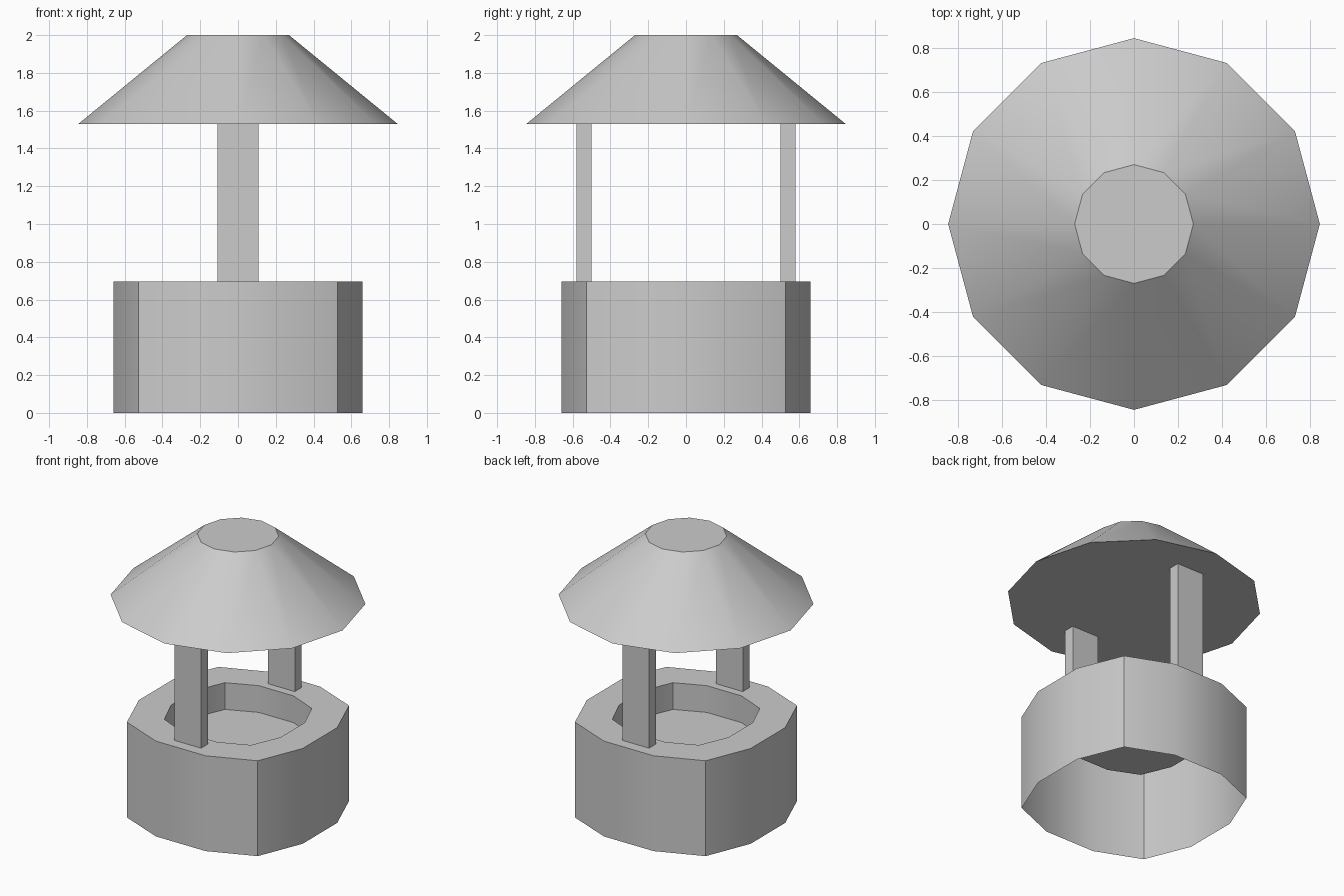
import bpy, bmesh
from math import cos, sin, pi, radians

if "Cube" in bpy.data.objects:
    bpy.data.objects.remove(bpy.data.objects["Cube"])


def finish(bm, name, angle=30):
    bmesh.ops.recalc_face_normals(bm, faces=bm.faces[:])
    mesh = bpy.data.meshes.new(name)
    bm.to_mesh(mesh)
    bm.free()
    obj = bpy.data.objects.new(name, mesh)
    bpy.context.collection.objects.link(obj)
    bpy.ops.object.select_all(action='DESELECT')
    obj.select_set(True)
    bpy.context.view_layer.objects.active = obj
    bpy.ops.object.shade_smooth_by_angle(angle=radians(angle))
    return obj


def skin(bm, outlines):
    """Join a series of closed outlines with quads; returns the vertex rings."""
    rings = [[bm.verts.new(p) for p in outline] for outline in outlines]
    for a, b in zip(rings, rings[1:]):
        n = len(a)
        for i in range(n):
            j = (i + 1) % n
            bm.faces.new((a[i], a[j], b[j], b[i]))
    return rings


def bowed_square(flat, half, corner, z):
    """Twelve-sided outline: a square with slightly bowed sides."""
    side = [(flat, -half), (flat, half), (corner, corner)]
    pts = []
    for k in range(4):
        c, s = [(1, 0), (0, 1), (-1, 0), (0, -1)][k]
        pts += [(c * x - s * y, s * x + c * y, z) for x, y in side]
    return pts


def circle(r, z, n=12):
    return [(r * cos(2 * pi * i / n), r * sin(2 * pi * i / n), z) for i in range(n)]


# Well basin: open-bottomed shell, rim, sunken inner wall and water floor
bm = bmesh.new()
outer, inner = (0.66, 0.20, 0.527), (0.44, 0.14, 0.35)
rings = skin(bm, [bowed_square(*outer, 0.0), bowed_square(*outer, 0.695),
                  bowed_square(*inner, 0.695), bowed_square(*inner, 0.50)])
bm.faces.new(rings[-1])
finish(bm, "well_basin")

# Roof: closed twelve-sided truncated cone
bm = bmesh.new()
rings = skin(bm, [circle(0.845, 1.53), circle(0.27, 2.0)])
bm.faces.new(rings[0])
bm.faces.new(rings[-1])
finish(bm, "roof")

# Posts: one at the front, one at the back
for name, y in (("front_post", -0.54), ("back_post", 0.54)):
    bm = bmesh.new()
    bmesh.ops.create_cube(bm, size=1)
    bmesh.ops.scale(bm, vec=(0.216, 0.08, 0.835), verts=bm.verts)
    bmesh.ops.translate(bm, vec=(0, y, 0.695 + 0.835 / 2), verts=bm.verts)
    finish(bm, name)
